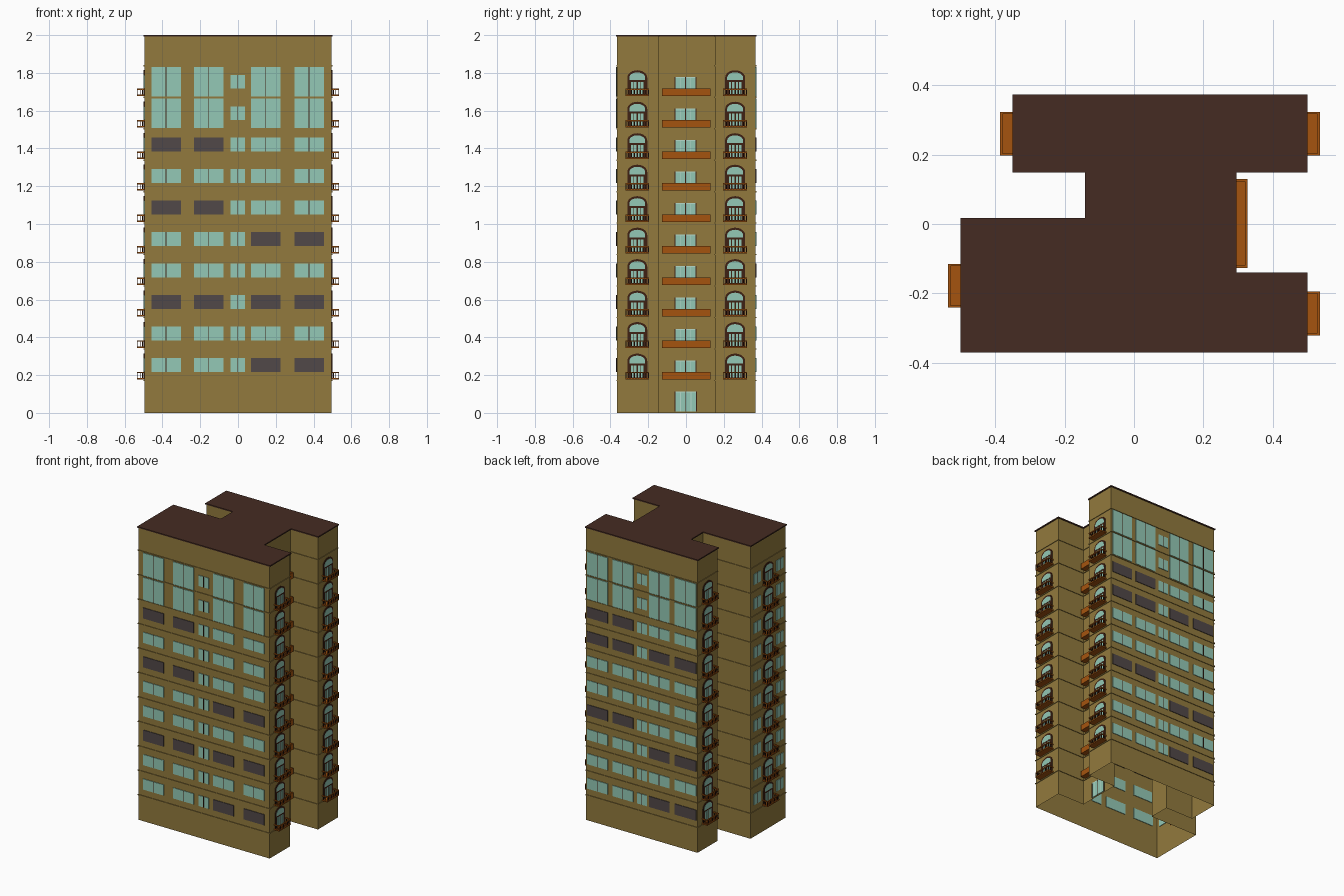
import bpy, bmesh, math

if "Cube" in bpy.data.objects:
    bpy.data.objects.remove(bpy.data.objects["Cube"])

STEP = 1 / 6            # storey height
FLOORS = 10
X, Y = 0.495, 0.365     # half size of the walls


def material(name, hexcol):
    rgb = [int(hexcol[i:i + 2], 16) / 255 for i in (0, 2, 4)]
    m = bpy.data.materials.new(name)
    m.diffuse_color = [c / 12.92 if c < 0.04045 else ((c + 0.055) / 1.055) ** 2.4 for c in rgb] + [1]
    m.use_nodes = True
    m.node_tree.nodes["Principled BSDF"].inputs["Base Color"].default_value = m.diffuse_color
    return m


WALL = material("ochre_wall", "927A3D")
ROOF = material("dark_brown_roof", "452B22")
GLASS = material("pale_green_glass", "94C9B6")
SHUT = material("grey_shutter", "514848")
ORANGE = material("orange_balcony", "A5540F")
BROWN = material("brown_frame", "3F2113")
PALE = material("pale_frame", "B5DACB")

parts = {}


def part(name, mat):
    """Return the bmesh collecting all geometry of one named part."""
    return parts.setdefault(name, (bmesh.new(), mat))[0]


def prism(bm, lower, upper, caps=(True, True)):
    a = [bm.verts.new(p) for p in lower]
    b = [bm.verts.new(p) for p in upper]
    n = len(a)
    for i in range(n):
        j = (i + 1) % n
        bm.faces.new((a[i], a[j], b[j], b[i]))
    if caps[0]:
        bm.faces.new(a[::-1])
    if caps[1]:
        bm.faces.new(b)


class Facade:
    """Places shapes on a wall: u along the wall, z up, d outward."""
    def __init__(self, axis, pos, sign):
        self.axis, self.pos, self.sign = axis, pos, sign

    def point(self, u, z, d):
        w = self.pos + self.sign * d
        return (w, u, z) if self.axis == 'x' else (u, w, z)

    def shape(self, bm, outline, d0, d1):
        prism(bm, [self.point(u, z, d0) for u, z in outline],
              [self.point(u, z, d1) for u, z in outline])

    def box(self, bm, u0, u1, z0, z1, d0=-0.004, d1=0.004):
        self.shape(bm, [(u0, z0), (u1, z0), (u1, z1), (u0, z1)], d0, d1)


# Footprint of the tower, grown outward by d
CORNERS = [(-X, -Y), (X, -Y), (X, -0.146), (0.29, -0.146), (0.29, 0.154), (X, 0.154),
           (X, Y + 0.003), (-0.345, Y + 0.003), (-0.345, 0.154), (-0.136, 0.154),
           (-0.136, 0.012), (-X, 0.012)]


def footprint(d, z):
    pts, n = [], len(CORNERS)
    for i, (x, y) in enumerate(CORNERS):
        for (ax, ay), (bx, by) in ((CORNERS[i - 1], (x, y)), ((x, y), CORNERS[(i + 1) % n])):
            l = math.hypot(bx - ax, by - ay)
            x, y = x + d * (by - ay) / l, y - d * (bx - ax) / l
            if d == 0:
                break
            if (ax, ay) == CORNERS[i - 1]:
                x1, y1 = x, y
                x, y = CORNERS[i]
            else:
                x, y = x + x1 - CORNERS[i][0], y + y1 - CORNERS[i][1]
        pts.append((x, y, z))
    return pts


# Walls (open underneath), storey bands and flat roof
prism(part("walls", WALL), footprint(0, 0), footprint(0, 1.992), (False, False))
prism(part("roof", ROOF), footprint(0.006, 1.992), footprint(0.006, 2.0))
for k in range(FLOORS + 1):
    z = 0.171 + k * STEP
    prism(part("storey_bands", WALL), footprint(0.004, z - 0.003), footprint(0.004, z + 0.003), (False, False))
    for zz, flip in ((z - 0.003, True), (z + 0.003, False)):
        bm = part("storey_bands", WALL)
        inner = [bm.verts.new(p) for p in footprint(0, zz)]
        outer = [bm.verts.new(p) for p in footprint(0.004, zz)]
        for i in range(len(inner)):
            j = (i + 1) % len(inner)
            f = (inner[i], outer[i], outer[j], inner[j])
            bm.faces.new(f[::-1] if flip else f)


def window(wall, u0, u1, z0, z1, shut=False):
    if shut:
        wall.box(part("shutters", SHUT), u0, u1, z0, z1)
        return
    wall.box(part("window_glass", GLASS), u0, u1, z0, z1)
    m = (u0 + u1) / 2
    wall.box(part("window_mullions", BROWN), m - 0.002, m + 0.002, z0, z1, 0.0, 0.005)


def window_wall(wall, columns, shut):
    """Five columns of windows; the top two storeys have tall ones."""
    for k in range(FLOORS):
        for c, (u0, u1) in enumerate(columns):
            z = k * STEP
            z0, z1 = z + 0.217, z + 0.29
            if k >= 8 and c != 2:
                z0, z1 = z + 0.176, z + 0.331
            window(wall, u0, u1, z0, z1, c in shut.get(k + 1, ()))


# Front and back window walls, with shutters by storey
window_wall(Facade('y', -Y, -1),
            [(-0.458, -0.303), (-0.233, -0.077), (-0.039, 0.036), (0.068, 0.225), (0.298, 0.455)],
            {1: (3, 4), 3: (0, 1, 3, 4), 5: (3, 4), 6: (0, 1), 8: (0, 1)})
window_wall(Facade('y', Y + 0.003, 1),
            [(0.33, 0.485), (0.138, 0.295), (0.035, 0.11), (-0.135, 0.02), (-0.335, -0.175)],
            {1: (3, 4), 3: (3, 4), 4: (0, 1), 7: (0, 1, 3, 4), 8: (0, 1)})


def arch(c, half, z0, spring, top, n=12):
    """Outline of a panel with a rounded head."""
    pts = [(c - half, z0), (c + half, z0)]
    for i in range(n + 1):
        a = math.pi * i / n
        pts.append((c + half * math.cos(a), spring + (top - spring) * math.sin(a)))
    return pts


def arched_balcony(wall, c, z):
    # Arched balcony door: frame, fanlight and two glazed leaves
    wall.shape(part("arched_door_frames", BROWN), arch(c, 0.053, z + 0.18, z + 0.275, z + 0.314), -0.004, 0.004)
    glass = part("arched_door_glass", GLASS)
    wall.shape(glass, arch(c, 0.042, z + 0.262, z + 0.275, z + 0.303), -0.005, 0.005)
    for s in (-1, 1):
        for u in (0.010, 0.027):
            wall.box(glass, c + s * u - 0.006, c + s * u + 0.006, z + 0.187, z + 0.252, -0.005, 0.005)
    # Balcony slab, handrail and balusters
    h, out = 0.063, 0.041
    wall.box(part("balcony_slabs", ORANGE), c - h, c + h, z + 0.178, z + 0.186, 0, out)
    rail = part("balcony_handrails", ORANGE)
    wall.box(rail, c - h, c + h, z + 0.210, z + 0.217, out - 0.006, out)
    bars = part("balcony_balusters", BROWN)
    for s in (-1, 1):
        u = c + s * (h - 0.003)
        wall.box(rail, u - 0.003, u + 0.003, z + 0.210, z + 0.217, 0, out - 0.006)
        for d in (0.01, 0.023):
            wall.box(bars, u - 0.002, u + 0.002, z + 0.186, z + 0.210, d - 0.002, d + 0.002)
    for i in range(9):
        u = c + (i / 4 - 1) * (h - 0.003)
        wall.box(bars, u - 0.002, u + 0.002, z + 0.186, z + 0.210, out - 0.005, out - 0.001)


def centre_glazing(wall, u0, u1, z0, z1):
    wall.box(part("centre_door_glass", GLASS), u0, u1, z0, z1)
    frame = part("centre_door_frames", PALE)
    bars = part("centre_door_mullions", BROWN)
    for i in range(5):
        u = u0 + (u1 - u0) * i / 4
        wall.box(frame if i % 2 else bars, u - 0.002, u + 0.002, z0, z1, 0, 0.005)
    wall.box(frame, u0, u1, z1 - 0.005, z1, 0, 0.0048)


right, left = Facade('x', X, 1), Facade('x', -X, -1)
left_back, centre = Facade('x', -0.345, -1), Facade('x', 0.29, 1)
for k in range(FLOORS):
    z = k * STEP
    arched_balcony(right, -0.258, z)
    arched_balcony(right, 0.26, z)
    arched_balcony(left, -0.178, z)
    arched_balcony(left_back, 0.26, z)
    # Windows either side of the left balcony
    window(left, -0.095, -0.02, z + 0.217, z + 0.29)
    window(left, -0.34, -0.265, z + 0.217, z + 0.29)
    # Long balcony in the right recess: floor, parapet and cheeks
    centre_glazing(centre, -0.058, 0.053, z + 0.186, z + 0.278)
    tray = part("long_balconies", ORANGE)
    centre.box(tray, -0.127, 0.13, z + 0.178, z + 0.186, 0, 0.037)
    centre.box(tray, -0.127, 0.13, z + 0.186, z + 0.217, 0.030, 0.037)
    for u in (-0.127, 0.123):
        centre.box(tray, u, u + 0.007, z + 0.186, z + 0.217, 0, 0.030)

# Entrance door at ground level
centre_glazing(centre, -0.058, 0.055, 0.008, 0.113)

# Turn every collected part into an object
for name, (bm, mat) in parts.items():
    if name != "walls" and name != "storey_bands":
        bmesh.ops.recalc_face_normals(bm, faces=bm.faces)
    mesh = bpy.data.meshes.new(name)
    bm.to_mesh(mesh)
    bm.free()
    mesh.materials.append(mat)
    bpy.context.collection.objects.link(bpy.data.objects.new(name, mesh))
